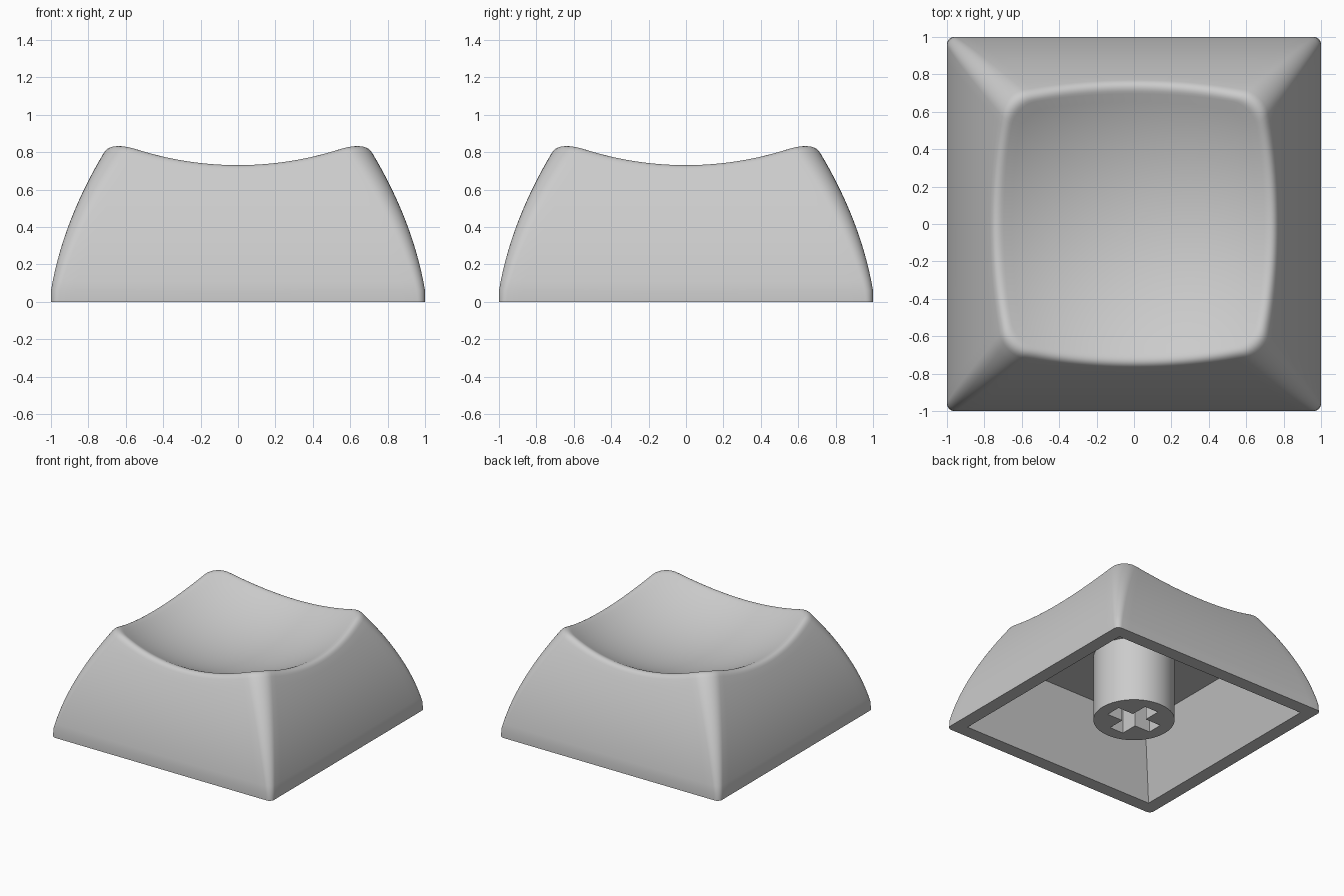
import bpy, bmesh
from math import sin, cos, pi, sqrt, radians
from mathutils import Vector

cube = bpy.data.objects.get("Cube")
if cube:
    bpy.data.objects.remove(cube, do_unlink=True)

GREY = (0.6, 0.6, 0.6, 1)
mat = bpy.data.materials.new("grey plastic")
mat.use_nodes = True
mat.diffuse_color = GREY
mat.node_tree.nodes["Principled BSDF"].inputs["Base Color"].default_value = GREY

LIP = 0.06                         # straight band at the bottom
CEILING = 0.54                     # cavity height
CAVITY_LOW, CAVITY_TOP = 0.89, 0.69  # cavity half widths
DISH_LOW, DISH_R = 0.556, 1.55     # dish bottom and sphere radius
FILLET = 0.05


def make_object(name, bm):
    bmesh.ops.recalc_face_normals(bm, faces=bm.faces)
    mesh = bpy.data.meshes.new(name)
    bm.to_mesh(mesh)
    bm.free()
    mesh.materials.append(mat)
    ob = bpy.data.objects.new(name, mesh)
    bpy.context.collection.objects.link(ob)
    return ob


def smooth(ob):
    bpy.ops.object.select_all(action='DESELECT')
    ob.select_set(True)
    bpy.context.view_layer.objects.active = ob
    bpy.ops.object.shade_smooth_by_angle(angle=radians(30))


# Samples around a rounded square: quarter, place along side, corner angle
SIDE, ARC = 24, 8
samples = []
for q in range(4):
    samples += [(q, 2 * i / SIDE - 1, 0) for i in range(SIDE + 1)]
    samples += [(q, 1, pi / 2 * i / ARC) for i in range(1, ARC)]


def square_point(sample, w, r, z):
    q, s, a = sample
    x, y = w - r + r * cos(a), s * (w - r) + r * sin(a)
    for _ in range(q):
        x, y = -y, x
    return Vector((x, y, z))


def side_point(sample, z):
    t = max(0, z - LIP)
    return square_point(sample, 1 - 0.17 * t - 0.29 * t * t, 0.04 + 0.11 * z, z)


def on_dish(p):
    r2 = min(p.x ** 2 + p.y ** 2, DISH_R ** 2)
    return Vector((p.x, p.y, DISH_LOW + DISH_R - sqrt(DISH_R ** 2 - r2)))


def column(sample):
    """Points from the cavity ceiling, over the lip and rim, down the dish."""
    low, high = 0.5, 1.0
    for _ in range(30):
        mid = (low + high) / 2
        if mid < on_dish(side_point(sample, mid)).z:
            low = mid
        else:
            high = mid
    rim = side_point(sample, low)
    z_top = low - FILLET * 0.85
    pts = [square_point(sample, CAVITY_TOP, 0, CEILING),
           square_point(sample, CAVITY_LOW, 0, 0), side_point(sample, 0)]
    pts += [side_point(sample, LIP + (z_top - LIP) * i / 14) for i in range(15)]
    start = pts[-1]
    end = on_dish(rim * (1 - FILLET / rim.xy.length))
    for i in range(1, 8):
        t = i / 7
        pts.append(start * (1 - t) ** 2 + rim * (2 * t * (1 - t)) + end * t * t)
    pts += [on_dish(end * (1 - i / 16)) for i in range(1, 16)]
    return pts


# Hollow cap with a scooped top
bm = bmesh.new()
cols = [[bm.verts.new(p) for p in column(s)] for s in samples]
centre = bm.verts.new((0, 0, DISH_LOW))
for a, b in zip(cols, cols[1:] + cols[:1]):
    for i in range(len(a) - 1):
        bm.faces.new((a[i], b[i], b[i + 1], a[i + 1]))
    bm.faces.new((a[-1], b[-1], centre))
bm.faces.new([c[0] for c in cols])
bmesh.ops.remove_doubles(bm, verts=bm.verts, dist=0.0001)
cap = make_object("cap_shell", bm)
smooth(cap)

# Stem under the top
bm = bmesh.new()
bmesh.ops.create_cone(bm, cap_ends=True, segments=64, radius1=0.306, radius2=0.306,
                      depth=CEILING)
bmesh.ops.translate(bm, verts=bm.verts, vec=(0, 0, CEILING / 2))
stem = make_object("stem", bm)

# Cross-shaped socket cut into the stem
L, W = 0.205, 0.063
bm = bmesh.new()
outline = []
for q in range(4):
    for x, y in ((L, -W), (L, W), (W, W)):
        for _ in range(q):
            x, y = -y, x
        outline.append(bm.verts.new((x, y, -0.1)))
face = bm.faces.new(outline)
top = bmesh.ops.extrude_face_region(bm, geom=[face])["geom"]
bmesh.ops.translate(bm, vec=(0, 0, 0.5),
                    verts=[v for v in top if isinstance(v, bmesh.types.BMVert)])
cutter = make_object("socket_cutter", bm)
cutter.hide_render = True
cut = stem.modifiers.new("socket", 'BOOLEAN')
cut.operation = 'DIFFERENCE'
cut.solver = 'EXACT'
cut.object = cutter
bpy.context.view_layer.objects.active = stem
bpy.ops.object.modifier_apply(modifier=cut.name)
bpy.data.objects.remove(cutter, do_unlink=True)
smooth(stem)
